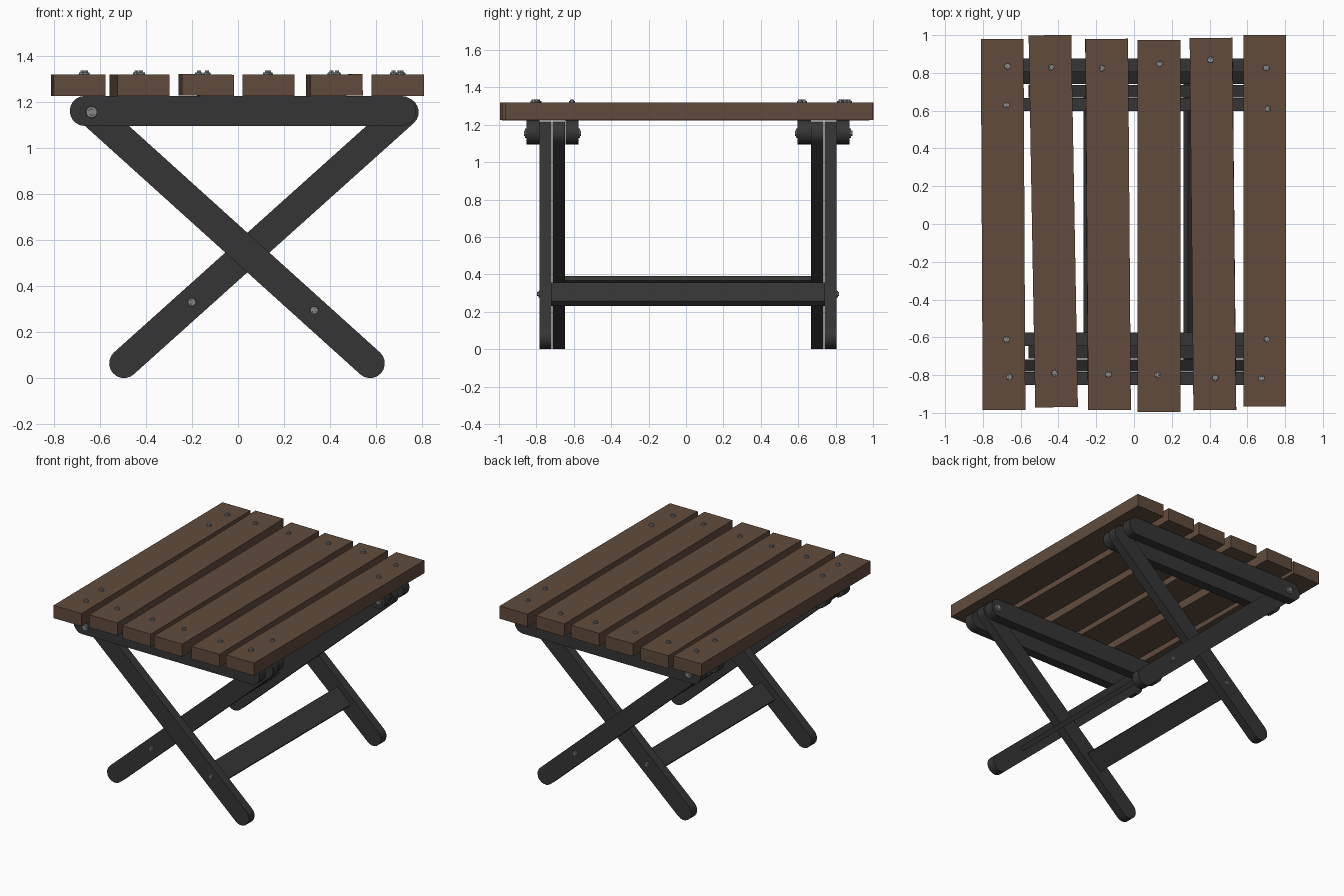
import bpy
import bmesh
from math import pi, cos, sin, atan2, radians
from mathutils import Matrix, Vector

cube = bpy.data.objects.get("Cube")
if cube:
    bpy.data.objects.remove(cube)


def material(name, rgb, rough):
    m = bpy.data.materials.new(name)
    m.use_nodes = True
    m.diffuse_color = (*rgb, 1)
    node = m.node_tree.nodes["Principled BSDF"]
    node.inputs["Base Color"].default_value = (*rgb, 1)
    node.inputs["Roughness"].default_value = rough
    return m


wood = material("brown wood", (0.12, 0.071, 0.046), 0.8)
dark = material("charcoal frame", (0.036, 0.036, 0.036), 0.8)
metal = material("grey metal", (0.25, 0.25, 0.25), 0.6)


def finish(name, bm, mat, smooth=False):
    bmesh.ops.recalc_face_normals(bm, faces=bm.faces[:])
    mesh = bpy.data.meshes.new(name)
    bm.to_mesh(mesh)
    bm.free()
    mesh.materials.append(mat)
    ob = bpy.data.objects.new(name, mesh)
    bpy.context.collection.objects.link(ob)
    if smooth:
        bpy.ops.object.select_all(action='DESELECT')
        ob.select_set(True)
        bpy.context.view_layer.objects.active = ob
        bpy.ops.object.shade_smooth_by_angle(angle=radians(30))
    return ob


def box(name, size, matrix, mat):
    bm = bmesh.new()
    bmesh.ops.create_cube(bm, size=1, matrix=matrix @ Matrix.Diagonal((*size, 1)))
    return finish(name, bm, mat)


def bar(name, a, b, r, y0, y1):
    """Round-ended bar between two (x, z) points, spanning y0 to y1."""
    a, b = Vector(a), Vector(b)
    ang = atan2(b.y - a.y, b.x - a.x)
    steps = 10
    bm = bmesh.new()
    verts = []
    for centre, start in ((b, ang - pi / 2), (a, ang + pi / 2)):
        for i in range(steps + 1):
            t = start + pi * i / steps
            verts.append(bm.verts.new((centre.x + r * cos(t), y0, centre.y + r * sin(t))))
    face = bm.faces.new(verts)
    new = bmesh.ops.extrude_face_region(bm, geom=[face])["geom"]
    bmesh.ops.translate(bm, vec=(0, y1 - y0, 0),
                        verts=[v for v in new if isinstance(v, bmesh.types.BMVert)])
    return finish(name, bm, dark, True)


def bolt(name, pos, axis, r, height):
    """Washer disc with a smaller six-sided head, standing out along axis."""
    turn = Vector(axis).to_track_quat('Z', 'Y').to_matrix().to_4x4()
    base = Matrix.Translation(pos) @ turn
    bm = bmesh.new()
    for radius, low, high, sides in ((r, -0.01, height * 0.55, 10),
                                     (r * 0.6, 0, height, 6)):
        bmesh.ops.create_cone(bm, cap_ends=True, segments=sides, radius1=radius,
                              radius2=radius * 0.9, depth=high - low,
                              matrix=base @ Matrix.Translation((0, 0, (low + high) / 2)))
    return finish(name, bm, metal)


# Slats: back x, front x, back y, front y, roll in degrees
slats = [(-0.698, -0.688, 0.98, -0.985, 0),
         (-0.445, -0.41, 1.0, -0.97, 0),
         (-0.145, -0.13, 0.98, -0.985, 0.8),
         (0.132, 0.132, 0.975, -0.995, 0),
         (0.408, 0.428, 0.985, -0.985, -0.6),
         (0.693, 0.693, 1.0, -0.965, 0)]
for i, (xb, xf, yb, yf, roll) in enumerate(slats, 1):
    place = (Matrix.Translation(((xb + xf) / 2, (yb + yf) / 2, 1.272))
             @ Matrix.Rotation(atan2(xf - xb, yb - yf), 4, 'Z')
             @ Matrix.Rotation(radians(roll), 4, 'Y'))
    box(f"slat_{i}", (0.226, yb - yf, 0.093), place, wood)

# Screws on the slats
back = [(-0.67, 0.835), (-0.44, 0.83), (-0.17, 0.825), (0.135, 0.85),
        (0.405, 0.87), (0.70, 0.825), (-0.675, 0.63), (0.71, 0.61)]
front = [(-0.66, -0.81), (-0.42, -0.79), (-0.135, -0.795), (0.125, -0.80),
         (0.43, -0.815), (0.675, -0.815), (-0.675, -0.61), (0.705, -0.61)]
for i, (x, y) in enumerate(back + front, 1):
    bolt(f"slat_screw_{i}", (x, y, 1.318), (0, 0, 1), 0.018, 0.017)

# Folding frame: outer legs run top left to bottom right, inner legs cross them
MID = 0.011
OUTER_TOP, OUTER_FOOT = (-0.635, 1.155), (0.573, 0.065)
INNER_TOP, INNER_FOOT = (0.72, 1.155), (-0.495, 0.065)
RAIL = (-0.665, 1.16), (0.708, 1.16)
OUTER_BAR, INNER_BAR = (0.33, 0.295), (-0.2, 0.33)

for side, s in (("front", -1), ("back", 1)):
    def y(d):
        return MID + s * d
    bar(f"{side}_outer_rail", *RAIL, 0.065, y(0.794), y(0.864))
    bar(f"{side}_outer_leg", OUTER_TOP, OUTER_FOOT, 0.064, y(0.729), y(0.793))
    bar(f"{side}_inner_leg", INNER_TOP, INNER_FOOT, 0.064, y(0.658), y(0.724))
    bar(f"{side}_inner_rail", *RAIL, 0.065, y(0.586), y(0.656))
    for name, (x, z), depth, out, r in (
            ("outer_pivot_bolt", OUTER_TOP, 0.864, s, 0.027),
            ("inner_pivot_bolt", INNER_TOP, 0.586, -s, 0.027),
            ("outer_crossbar_bolt", OUTER_BAR, 0.793, s, 0.019),
            ("inner_crossbar_bolt", INNER_BAR, 0.724, s, 0.019)):
        bolt(f"{side}_{name}", (x, y(depth), z), (0, out, 0), r, 0.014)

# Crossbars lie flat along each pair of legs
for name, (x, z), top, foot, half in (
        ("outer_crossbar", OUTER_BAR, OUTER_TOP, OUTER_FOOT, 0.73),
        ("inner_crossbar", INNER_BAR, INNER_TOP, INNER_FOOT, 0.659)):
    tilt = -atan2(top[1] - foot[1], top[0] - foot[0])
    box(name, (0.15, 2 * half, 0.034),
        Matrix.Translation((x, MID, z)) @ Matrix.Rotation(tilt, 4, 'Y'), dark)
